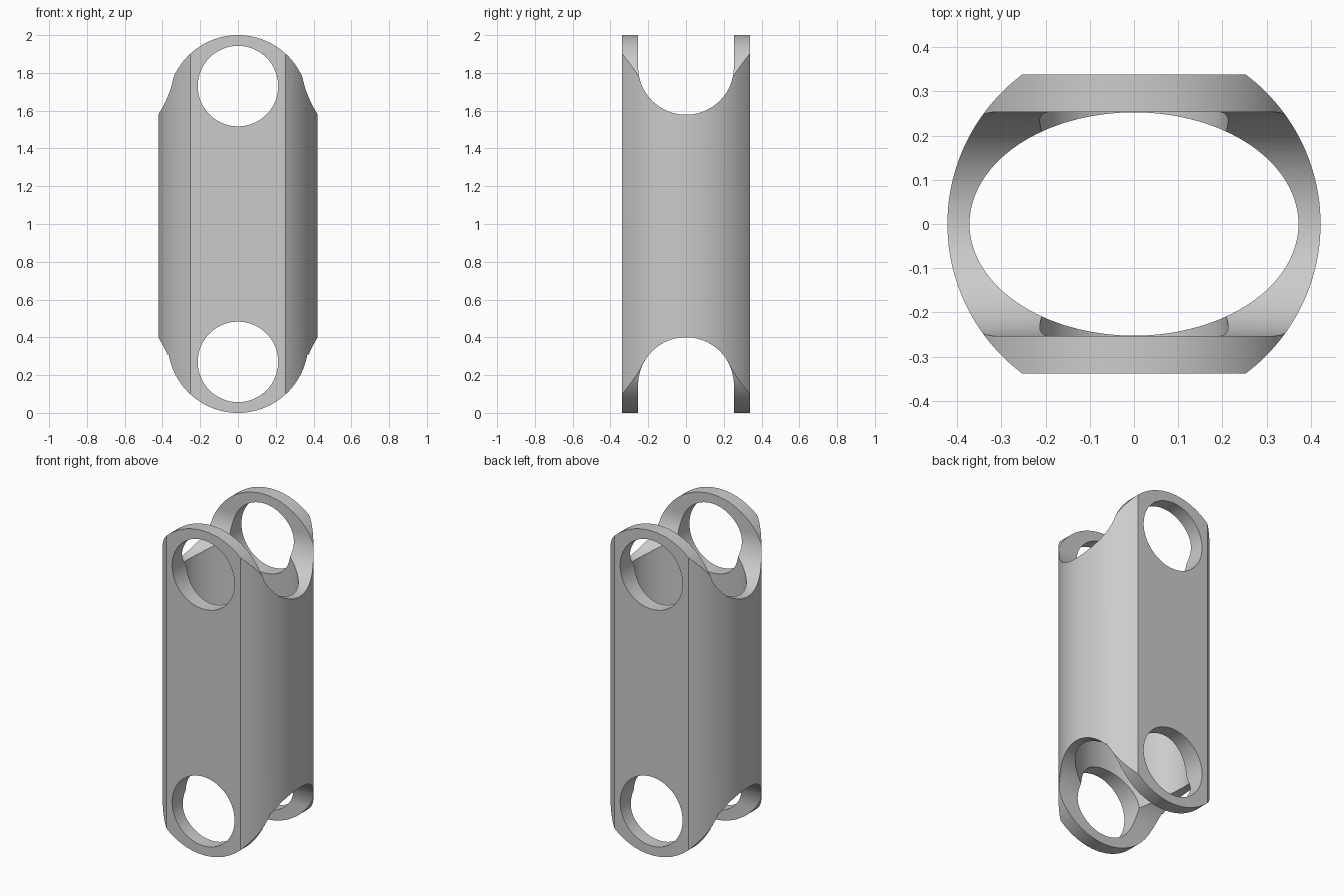
import bpy
import bmesh
from math import sin, cos, pi, asin

cube = bpy.data.objects.get("Cube")
if cube:
    bpy.data.objects.remove(cube)

R_OUT, FLAT_Y = 0.422, 0.338        # outer barrel and its front/back flats
BORE_X, BORE_Y = 0.372, 0.2525      # oval bore
SLOT_R = 0.2535                     # fork slot
SLOT_TOP, SLOT_BOTTOM = 1.832, 1.853  # slot centre, measured from the far end
END_R, END_Z, END_LOW = 0.3725, 1.6275, 1.69  # rounded lug ends
HOLE_R, HOLE_Z = 0.213, 1.73        # pin holes

grey = bpy.data.materials.new("plain_grey")
grey.use_nodes = True
grey.diffuse_color = (0.6, 0.6, 0.6, 1)
grey.node_tree.nodes["Principled BSDF"].inputs["Base Color"].default_value = (0.6, 0.6, 0.6, 1)


def arc(cx, cy, rx, ry, a0, a1, n):
    return [(cx + rx * cos(a0 + (a1 - a0) * i / n),
             cy + ry * sin(a0 + (a1 - a0) * i / n)) for i in range(n + 1)]


def prism(name, outline, axis, lo, hi):
    """Extrude a closed outline along an axis from lo to hi."""
    place = {"x": lambda u, v, w: (w, u, v),
             "y": lambda u, v, w: (u, w, v),
             "z": lambda u, v, w: (u, v, w)}[axis]
    bm = bmesh.new()
    rings = [[bm.verts.new(place(u, v, w)) for u, v in outline] for w in (lo, hi)]
    for ring in rings:
        bm.faces.new(ring)
    n = len(outline)
    for i in range(n):
        j = (i + 1) % n
        bm.faces.new((rings[0][i], rings[0][j], rings[1][j], rings[1][i]))
    bmesh.ops.recalc_face_normals(bm, faces=bm.faces)
    mesh = bpy.data.meshes.new(name)
    bm.to_mesh(mesh)
    bm.free()
    mesh.materials.append(grey)
    obj = bpy.data.objects.new(name, mesh)
    bpy.context.collection.objects.link(obj)
    return obj


# Barrel with two flats
a = asin(FLAT_Y / R_OUT)
body = prism("link_body",
             arc(0, 0, R_OUT, R_OUT, -a, a, 48) + arc(0, 0, R_OUT, R_OUT, pi - a, pi + a, 48),
             "z", -0.05, 2.05)

# Slot, rounding and pin hole at each end, then the bore
cutters = []
low = asin((END_LOW - END_Z) / END_R)
for end, side, slot_z in (("top", 1, SLOT_TOP), ("bottom", -1, SLOT_BOTTOM)):
    def flip(points):
        return [(u, 1 + side * (v - 1)) for u, v in points]

    slot = arc(0, slot_z, SLOT_R, SLOT_R, pi, 2 * pi, 64) + [(SLOT_R, 2.3), (-SLOT_R, 2.3)]
    cutters.append(prism(end + "_slot_cutter", flip(slot), "x", -0.6, 0.6))
    rounding = arc(0, END_Z, END_R, END_R, low, pi - low, 80) + [
        (-0.65, END_LOW), (-0.65, 2.2), (0.65, 2.2), (0.65, END_LOW)]
    cutters.append(prism(end + "_rounding_cutter", flip(rounding), "y", -0.5, 0.5))
    hole = arc(0, HOLE_Z, HOLE_R, HOLE_R, 0, 2 * pi, 96)[:-1]
    cutters.append(prism(end + "_hole_cutter", flip(hole), "y", -0.55, 0.55))
cutters.append(prism("bore_cutter", arc(0, 0, BORE_X, BORE_Y, 0, 2 * pi, 128)[:-1],
                     "z", -0.5, 2.5))

for cutter in cutters:
    cutter.hide_render = True
    mod = body.modifiers.new(cutter.name, "BOOLEAN")
    mod.operation = "DIFFERENCE"
    mod.solver = "EXACT"
    mod.object = cutter

# Bake the cuts and drop the cutters
graph = bpy.context.evaluated_depsgraph_get()
cut_mesh = bpy.data.meshes.new_from_object(body.evaluated_get(graph))
body.modifiers.clear()
body.data = cut_mesh
for cutter in cutters:
    bpy.data.objects.remove(cutter)

bpy.ops.object.select_all(action="DESELECT")
body.select_set(True)
bpy.context.view_layer.objects.active = body
bpy.ops.object.shade_smooth_by_angle(angle=pi / 7)
